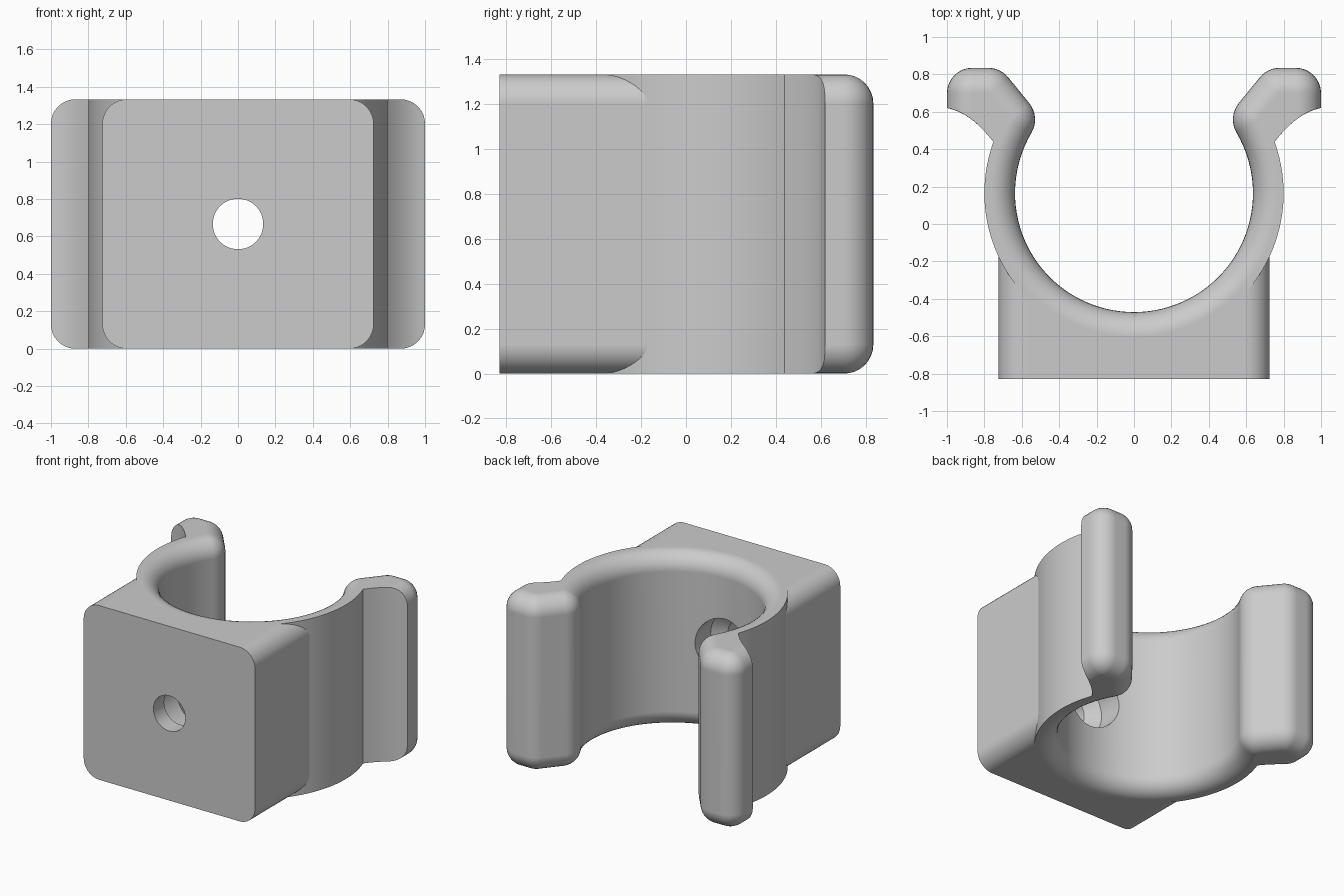
import bpy, bmesh
from math import sin, cos, pi, radians, sqrt

if "Cube" in bpy.data.objects:
    bpy.data.objects.remove(bpy.data.objects["Cube"])

HEIGHT, FILLET = 1.333, 0.13
RING_Y, BORE, OUTER = 0.165, 0.636, 0.80
BLOCK_X, FRONT_Y = 0.725, -0.83

grey = bpy.data.materials.new("plain grey")
grey.use_nodes = True
grey.diffuse_color = (0.6, 0.6, 0.6, 1)
grey.node_tree.nodes["Principled BSDF"].inputs["Base Color"].default_value = (0.6, 0.6, 0.6, 1)


def loft(name, loops):
    """Closed solid from matching loops of points, capped at both ends."""
    bm = bmesh.new()
    rings = [[bm.verts.new(p) for p in loop] for loop in loops]
    n = len(rings[0])
    for a, b in zip(rings, rings[1:]):
        for i in range(n):
            j = (i + 1) % n
            bm.faces.new((a[i], a[j], b[j], b[i]))
    bm.faces.new(rings[0])
    bm.faces.new(rings[-1])
    bmesh.ops.recalc_face_normals(bm, faces=bm.faces)
    mesh = bpy.data.meshes.new(name)
    bm.to_mesh(mesh)
    bm.free()
    mesh.materials.append(grey)
    obj = bpy.data.objects.new(name, mesh)
    bpy.context.collection.objects.link(obj)
    return obj


def arc(cx, cy, r, start, end, steps):
    angles = [radians(start + (end - start) * i / steps) for i in range(steps + 1)]
    return [(cx + r * cos(a), cy + r * sin(a)) for a in angles]


def clip_outline(d):
    """Clip outline with its bore and lip edges moved d into the material."""
    r, lean = 0.139, radians(30.5)
    reach = BORE + r
    half = arc(0, RING_Y, BORE + d, -90, 30.5, 36)
    half += arc(reach * cos(lean), RING_Y + reach * sin(lean), r - d, 210.5, 141, 8)
    half += arc(0.78, 0.696, r - d, 141, 90, 6)
    half += arc(0.865, 0.70, 0.135 - d, 90, 0, 8)
    # hollow underside of the lip
    for i in range(9):
        x = 0.752 + (0.248 - d) * (1 - i / 8)
        s = (x - 0.752) / 0.248
        half.append((x, 0.44 + 0.18 * s + 0.14 * s * (1 - s)))
    half += arc(0, RING_Y, OUTER, 20, -90, 36)[1:]
    half[0], half[-1] = (0, half[0][1]), (0, half[-1][1])
    return half + [(-x, y) for x, y in reversed(half[1:-1])]


# Ring with flared lips, rounded along its top and bottom bore edges
STEPS = 8
levels = []
for i in range(STEPS + 1):
    a = pi / 2 * i / STEPS
    levels.append((FILLET * (1 - sin(a)), FILLET * (1 - cos(a))))
levels += [(d, HEIGHT - z) for d, z in reversed(levels)]
clip = loft("spring_clip", [[(x, y, z) for x, y in clip_outline(d)] for d, z in levels])

# Mounting block with rounded long edges, its back hugging the ring
flat = BLOCK_X - FILLET
columns = [flat * i / 20 for i in range(21)]
columns += [flat + FILLET * sin(pi / 2 * i / 10) for i in range(1, 11)]
columns = [-x for x in reversed(columns[1:])] + columns
sections = []
for x in columns:
    over = max(0, abs(x) - flat)
    low = FILLET - sqrt(max(0, FILLET ** 2 - over ** 2))
    back = RING_Y - sqrt((OUTER - 0.01) ** 2 - x ** 2)
    sections.append([(x, FRONT_Y, low), (x, FRONT_Y, HEIGHT - low),
                     (x, back, HEIGHT - low), (x, back, low)])
block = loft("mounting_block", sections)

# Countersunk screw hole through block and ring
screw = [(-0.95, 0.135), (-0.70, 0.135), (-0.62, 0.225), (-0.2, 0.225)]
cutter = loft("screw_hole_cutter", [
    [(x, y, HEIGHT / 2 + z) for x, z in arc(0, 0, r, 0, 352.5, 47)] for y, r in screw])
cutter.hide_render = True

for obj in (clip, block):
    bpy.ops.object.select_all(action="DESELECT")
    obj.select_set(True)
    bpy.context.view_layer.objects.active = obj
    hole = obj.modifiers.new("screw_hole", "BOOLEAN")
    hole.operation, hole.solver, hole.object = "DIFFERENCE", "EXACT", cutter
    bpy.ops.object.modifier_apply(modifier=hole.name)
    bpy.ops.object.shade_smooth_by_angle(angle=radians(30))
    obj.modifiers.new("even_shading", "WEIGHTED_NORMAL").keep_sharp = True
bpy.data.objects.remove(cutter)
